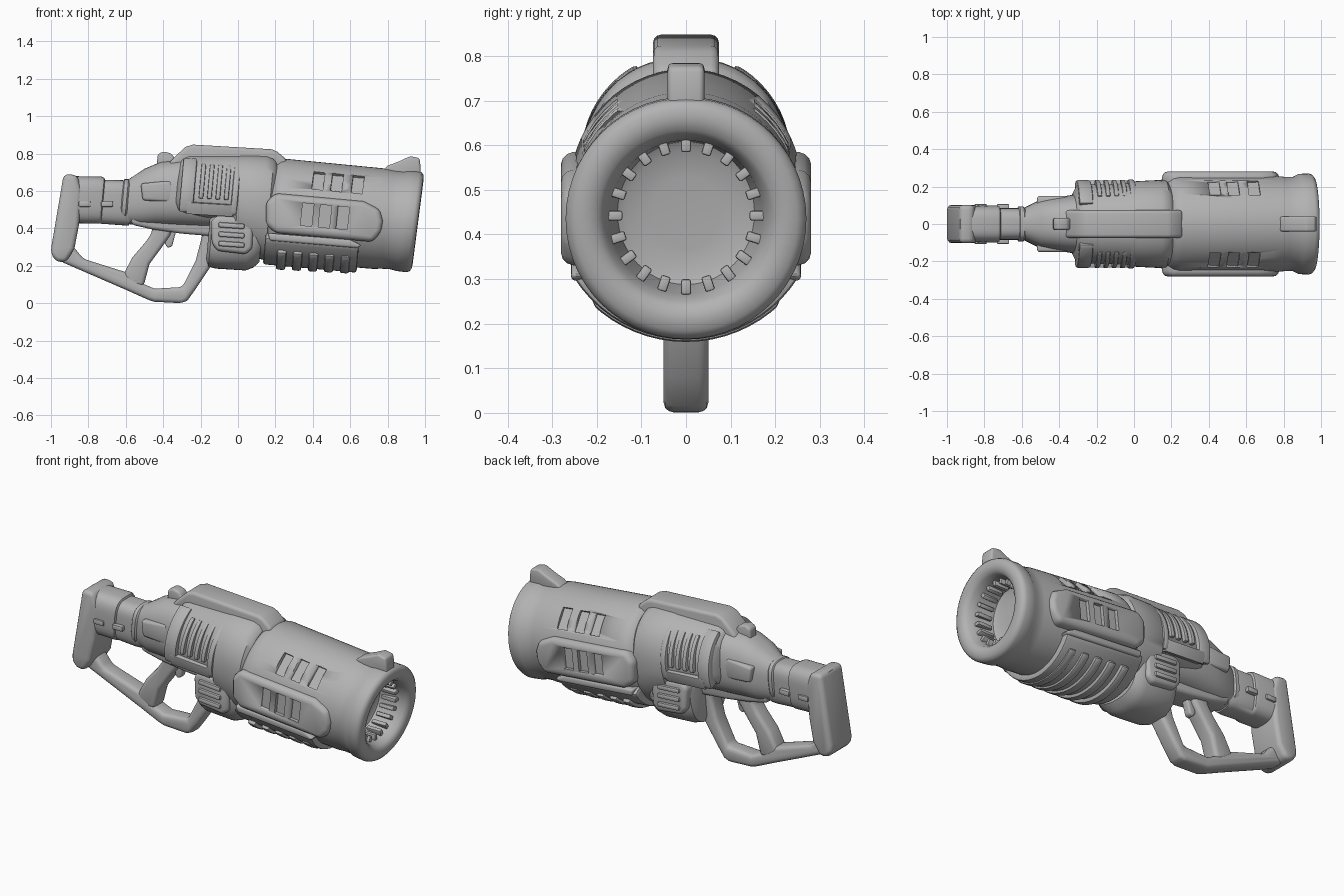
import bpy, bmesh, math
from mathutils import Matrix

if "Cube" in bpy.data.objects:
    bpy.data.objects.remove(bpy.data.objects["Cube"])

grey = bpy.data.materials.new("matte grey")
grey.diffuse_color = (0.45, 0.45, 0.45, 1)
grey.use_nodes = True
grey.node_tree.nodes["Principled BSDF"].inputs["Base Color"].default_value = grey.diffuse_color


def axis(x):
    """Height of the sloping barrel axis."""
    return 0.50 - 0.09 * (x - 0.22)


def finish(name, bm, bevel=0.0, seg=3):
    bmesh.ops.recalc_face_normals(bm, faces=bm.faces)
    me = bpy.data.meshes.new(name)
    bm.to_mesh(me)
    bm.free()
    me.materials.append(grey)
    ob = bpy.data.objects.new(name, me)
    bpy.context.collection.objects.link(ob)
    bpy.ops.object.select_all(action='DESELECT')
    ob.select_set(True)
    bpy.context.view_layer.objects.active = ob
    if bevel:
        m = ob.modifiers.new("bevel", 'BEVEL')
        m.width, m.segments = bevel, seg
        m.limit_method, m.angle_limit = 'ANGLE', math.radians(28)
        bpy.ops.object.modifier_apply(modifier=m.name)
    bpy.ops.object.shade_smooth_by_angle(angle=math.radians(38))
    return ob


def loft(name, stations, p=2.0, shear=0.09, n=56):
    """Rings along x: (x, centre z, half width, up, down), superellipse power p."""
    bm = bmesh.new()
    rings = []
    for x, zc, ry, up, dn in stations:
        ring = []
        for i in range(n):
            a = 2 * math.pi * i / n
            c, s = math.cos(a), math.sin(a)
            cy = math.copysign(abs(c) ** (2 / p), c) * ry
            cz = math.copysign(abs(s) ** (2 / p), s) * (up if s > 0 else dn)
            ring.append(bm.verts.new((x + shear * cz, cy, zc + cz)))
        rings.append(ring)
    for r0, r1 in zip(rings, rings[1:]):
        for i in range(n):
            j = (i + 1) % n
            bm.faces.new((r0[i], r0[j], r1[j], r1[i]))
    bm.faces.new(rings[0])
    bm.faces.new(rings[-1])
    return finish(name, bm)


def plate(name, pts, y0, y1, bevel=0.015):
    """Side outline in x-z extruded from y0 to y1."""
    bm = bmesh.new()
    a = [bm.verts.new((x, y0, z)) for x, z in pts]
    b = [bm.verts.new((x, y1, z)) for x, z in pts]
    bm.faces.new(a)
    bm.faces.new(b[::-1])
    for i in range(len(pts)):
        j = (i + 1) % len(pts)
        bm.faces.new((a[i], b[i], b[j], a[j]))
    return finish(name, bm, bevel)


def arc_pad(name, x0, x1, zf, r0, r1, a0, a1, bevel=0.01, n=14):
    """Curved pad wrapped around the x direction between two angles."""
    bm = bmesh.new()
    secs = []
    for i in range(n + 1):
        a = math.radians(a0 + (a1 - a0) * i / n)
        secs.append([bm.verts.new((x + 0.09 * r * math.sin(a), r * math.cos(a), zf(x) + r * math.sin(a)))
                     for x, r in ((x0, r0), (x1, r0), (x1, r1), (x0, r1))])
    for s, t in zip(secs, secs[1:]):
        for k in range(4):
            m = (k + 1) % 4
            bm.faces.new((s[k], s[m], t[m], t[k]))
    bm.faces.new(secs[0])
    bm.faces.new(secs[-1])
    return finish(name, bm, bevel, 2)


def box(name, loc, size, roll=0.0, tilt=0.0, bevel=0.0):
    bm = bmesh.new()
    bmesh.ops.create_cube(bm, size=1)
    bm.transform(Matrix.Translation(loc) @ Matrix.Rotation(roll, 4, 'X')
                 @ Matrix.Rotation(tilt, 4, 'Y') @ Matrix.Diagonal((*size, 1)))
    return finish(name, bm, bevel, 2)


def cut(ob, cutter):
    m = ob.modifiers.new("cut", 'BOOLEAN')
    m.operation, m.solver, m.object = 'DIFFERENCE', 'EXACT', cutter
    bpy.ops.object.select_all(action='DESELECT')
    bpy.context.view_layer.objects.active = ob
    ob.select_set(True)
    bpy.ops.object.modifier_apply(modifier=m.name)
    bpy.data.objects.remove(cutter)


# Barrel with flared muzzle and hollow bore
prof = [(.15, .19), (.17, .24), (.20, .265), (.23, .272), (.50, .27), (.76, .268), (.80, .263), (.85, .262),
        (.88, .268), (.935, .27), (.95, .264), (.96, .25), (.963, .225), (.957, .20), (.94, .185),
        (.90, .172), (.80, .16), (.79, .14), (.785, .08)]
barrel = loft("barrel", [(x, axis(x), r * (.96 if x < .86 else 1), r, r) for x, r in prof], shear=.13)
for s in (1, -1):
    for x in (.43, .53, .64):
        a = math.radians(42)
        cut(barrel, box("vent_cutter", (x, s * .27 * math.cos(a), axis(x) + .27 * math.sin(a)),
                        (.06, .05, .12), s * a, math.radians(6)))

# Ring of teeth inside the bore
for i in range(20):
    a = 2 * math.pi * i / 20
    x = .86 + .13 * .16 * math.sin(a)
    box(f"bore_tooth_{i}", (x, .160 * math.cos(a), axis(.86) + .160 * math.sin(a)),
        (.09, .035, .022), a, 0, .005)

# Side armour panels with three recesses
for s in (1, -1):
    panel = plate("side_panel", [(.15, .54), (.20, .588), (.67, .545), (.76, .50), (.775, .44), (.765, .38),
                                 (.72, .328), (.20, .375), (.15, .42)], s * .18, s * .28, .028)
    for x in (.37, .465, .56):
        cut(panel, box("recess_cutter", (x, s * .285, .465 - .09 * (x - .46)), (.06, .05, .12), 0, math.radians(6)))

# Ribbed fore grip under the barrel
arc_pad("fore_grip", .16, .66, axis, .24, .297, 212, 328, .012, 20)
for i in range(5):
    x = .23 + .085 * i
    arc_pad(f"grip_rib_{i}", x, x + .05, axis, .27, .318 - .003 * i, 226, 314, .012, 16)
for s in (1, -1):
    plate("grip_rail", [(.16, .375), (.60, .34), (.66, .31), (.64, .295), (.17, .335)], s * .19, s * .258, .012)

# Receiver drum
loft("receiver", [(-.33, .57, .16, .19, .08), (-.31, .57, .20, .215, .10), (-.28, .57, .21, .225, .11),
                  (-.02, .555, .218, .24, .14), (.0, .555, .228, .242, .25), (.13, .54, .235, .255, .30),
                  (.17, .53, .232, .25, .30), (.19, .525, .21, .23, .28)], 2.2)
for s in (1, -1):
    def span(lo, hi):
        return (lo, hi) if s > 0 else (180 - lo, 180 - hi)
    z_mid = lambda x: .565 - .06 * (x + .15)
    arc_pad("receiver_band_rear", -.31, -.235, z_mid, .17, .235, *span(-22, 62))
    arc_pad("receiver_band_front", -.035, .0, z_mid, .17, .238, *span(-22, 62))
    arc_pad("receiver_band_low", -.27, -.02, z_mid, .17, .236, *span(-24, -8))
    for i in range(4):
        x = -.21 + .045 * i
        arc_pad(f"receiver_rib_{i}", x, x + .024, z_mid, .17, .236, *span(-2, 50), .006)

# Top housing and sights
plate("top_housing", [(-.37, .75), (-.33, .79), (-.28, .836), (-.24, .848), (.18, .823), (.21, .81), (.26, .768),
                      (.26, .70), (-.37, .70)], -.074, .074, .018)
plate("rear_sight", [(-.435, .72), (-.43, .795), (-.40, .812), (-.355, .80), (-.33, .76), (-.33, .72)],
      -.032, .032, .012)
plate("front_sight", [(.76, .70), (.80, .735), (.86, .758), (.92, .786), (.97, .776), (.975, .74), (.978, .68)],
      -.041, .041, .012)

# Tapered rear body with side blocks
loft("rear_body", [(-.66, .555, .06, .09, .10), (-.59, .565, .085, .10, .14), (-.51, .575, .125, .145, .16),
                   (-.43, .58, .14, .175, .165), (-.30, .58, .16, .19, .17), (-.10, .57, .15, .19, .17)], 2.5)
for s in (1, -1):
    plate("rear_block", [(-.52, .64), (-.36, .655), (-.34, .60), (-.36, .54), (-.51, .55)], s * .08, s * .15, .015)
plate("trigger_housing", [(-.58, .50), (-.57, .42), (-.46, .395), (-.30, .372), (-.10, .355), (-.08, .50)],
      -.075, .075, .02)

# Magazine block under the receiver
loft("magazine", [(-.155, .40, .13, .08, .17), (-.14, .40, .165, .09, .205), (-.10, .40, .185, .1, .215),
                  (.06, .40, .19, .1, .225), (.10, .40, .19, .1, .21), (.13, .40, .17, .1, .18)], 2.6)
for s in (1, -1):
    plate("magazine_pad", [(-.145, .44), (-.11, .47), (.06, .455), (.085, .42), (.075, .29), (.04, .262),
                           (-.11, .28), (-.14, .32)], s * .10, s * .205, .02)
    for i in range(3):
        box(f"magazine_rib_{i}", (-.035, s * .20, .315 + .05 * i), (.14, .035, .028), 0, math.radians(4), .009)

# Stock tube, collar and butt
loft("stock_tube", [(-.94, .56, .095, .12, .13), (-.74, .56, .10, .117, .135), (-.725, .56, .095, .11, .135),
                    (-.72, .56, .085, .10, .135), (-.61, .557, .085, .10, .14), (-.57, .555, .075, .09, .14)], 3.2)
loft("stock_collar", [(-.625, .56, .08, .09, .1), (-.615, .56, .094, .103, .115), (-.595, .56, .094, .103, .12),
                      (-.58, .56, .08, .09, .11)], 3)
plate("butt", [(-.932, .69), (-.86, .685), (-.835, .60), (-.85, .42), (-.875, .29), (-.92, .22), (-.97, .222),
               (-1.0, .26), (-.998, .30)], -.102, .102, .04)
for s in (1, -1):
    for x in (-.82, -.70):
        box("stock_button", (x, s * .09, .53), (.065, .035, .03), 0, 0, .007)

# Lower frame, pistol grip and trigger
outer = [(-.97, .24), (-.93, .215), (-.60, .072), (-.484, .02), (-.45, .008), (-.30, .0), (-.27, .015),
         (-.225, .078), (-.13, .22), (-.10, .42)]
inner = [(-.20, .42), (-.192, .36), (-.227, .225), (-.298, .086), (-.447, .078), (-.51, .105), (-.60, .166),
         (-.826, .237), (-.87, .29), (-.92, .33)]
plate("lower_frame", outer + inner, -.05, .05, .022)
plate("pistol_grip", [(-.62, .14), (-.564, .246), (-.495, .326), (-.455, .385), (-.47, .44), (-.33, .44),
                      (-.365, .36), (-.41, .295), (-.473, .21), (-.505, .09), (-.55, .09)], -.05, .05, .022)
plate("trigger", [(-.40, .42), (-.32, .42), (-.338, .36), (-.352, .305), (-.375, .295), (-.39, .315)],
      -.022, .022, .009)
